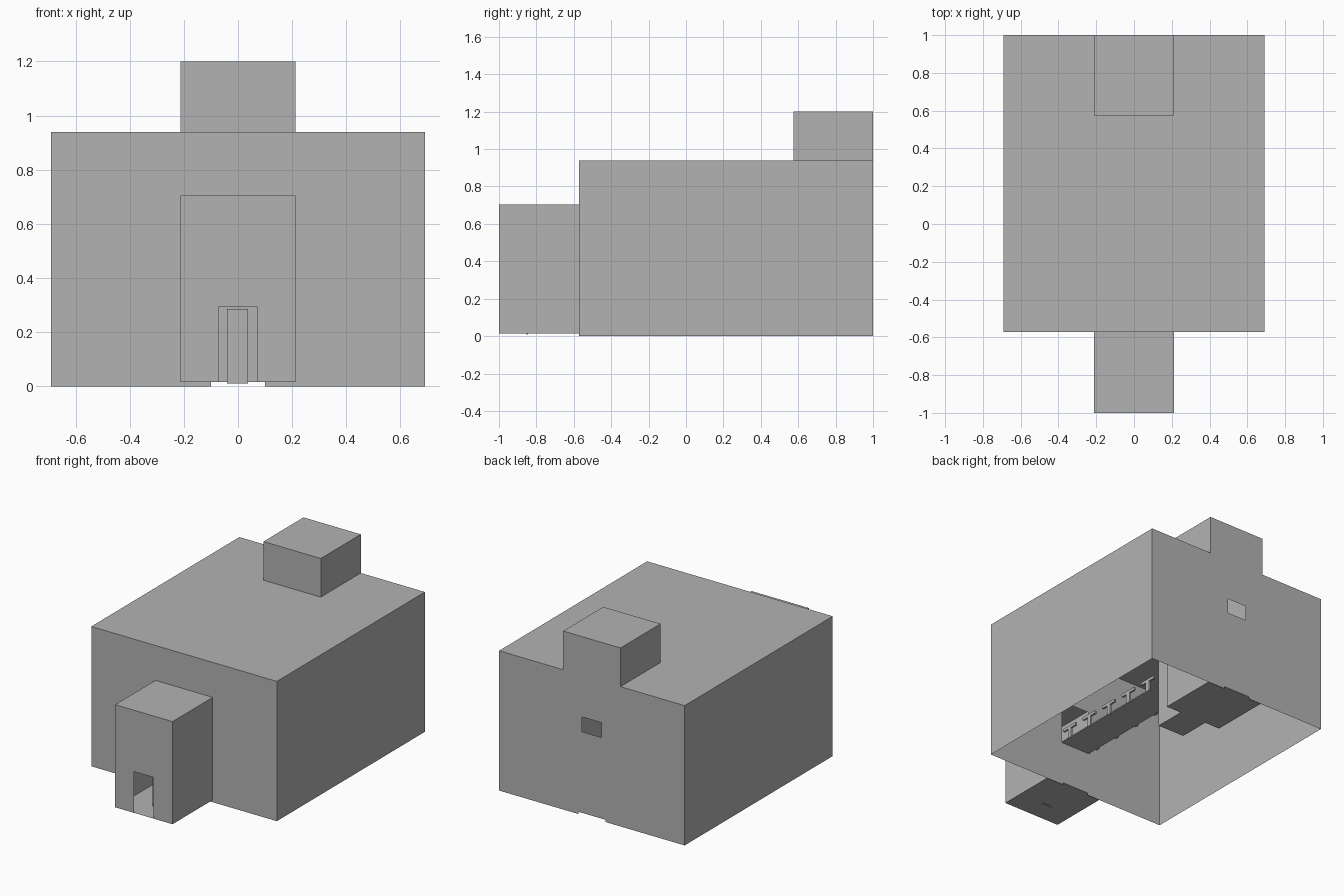
import bpy, bmesh
from mathutils import Vector

if "Cube" in bpy.data.objects:
    bpy.data.objects.remove(bpy.data.objects["Cube"])

stone = bpy.data.materials.new("plain grey")
stone.diffuse_color = (0.45, 0.45, 0.45, 1)
stone.use_nodes = True
stone.node_tree.nodes["Principled BSDF"].inputs["Base Color"].default_value = stone.diffuse_color


def finish(name, bm):
    bmesh.ops.remove_doubles(bm, verts=bm.verts, dist=0.0005)
    bmesh.ops.recalc_face_normals(bm, faces=bm.faces)
    mesh = bpy.data.meshes.new(name)
    bm.to_mesh(mesh)
    bm.free()
    mesh.materials.append(stone)
    ob = bpy.data.objects.new(name, mesh)
    bpy.context.collection.objects.link(ob)
    return ob


def panel(bm, axis, pos, u, v, holes=()):
    """Flat sheet across one axis, with rectangular holes (u0, u1, v0, v1)."""
    a, b = [i for i in range(3) if i != axis]
    us = sorted({*u, *[h[i] for h in holes for i in (0, 1)]})
    vs = sorted({*v, *[h[i] for h in holes for i in (2, 3)]})
    for u0, u1 in zip(us, us[1:]):
        for v0, v1 in zip(vs, vs[1:]):
            cu, cv = (u0 + u1) / 2, (v0 + v1) / 2
            if any(h[0] < cu < h[1] and h[2] < cv < h[3] for h in holes):
                continue
            corners = []
            for p, q in ((u0, v0), (u1, v0), (u1, v1), (u0, v1)):
                c = Vector((0, 0, 0))
                c[axis], c[a], c[b] = pos, p, q
                corners.append(bm.verts.new(c))
            bm.faces.new(corners)


def shell(name, x, y, z, front=(), back=(), top=(), floor=True):
    """Hollow thin-walled room with openings."""
    bm = bmesh.new()
    panel(bm, 1, y[0], x, z, front)
    panel(bm, 1, y[1], x, z, back)
    for side in x:
        panel(bm, 0, side, y, z)
    panel(bm, 2, z[1], x, y, top)
    if floor:
        panel(bm, 2, z[0], x, y)
    return finish(name, bm)


def box(bm, x, y, z):
    for axis, (pos, u, v) in enumerate(((x, y, z), (y, x, z), (z, x, y))):
        for p in pos:
            panel(bm, axis, p, u, v)


W, T, F = 0.69, 0.213, 0.015     # hall half width, tower half width, floor
FRONT, KEEP = -0.573, 0.575      # hall front wall, rear tower front wall
DECK = 0.31                      # bridge height

# main hall, open underneath, with openings where the towers join
shell("main_hall", (-W, W), (FRONT, 1), (0, 0.94),
      front=[(-0.1, 0.1, 0, F), (-0.11, 0.11, DECK, 0.6)],
      back=[(-0.1, 0.1, 0, F), (-T, T, F, 0.94)],
      top=[(-T, T, KEEP, 1)], floor=False)

# entrance tower with doorway; its rear is the hall wall
shell("entrance_tower", (-T, T), (-1, FRONT), (F, 0.705),
      front=[(-0.072, 0.072, F, 0.292)], back=[(-T, T, F, 0.705)])

# rear tower rising through the roof, with a small window
shell("rear_tower", (-T, T), (KEEP, 1), (F, 1.2),
      front=[(-0.1, 0.1, F, 0.6)], back=[(-0.072, 0.072, 0.56, 0.66)])

# porch between bridge and rear tower
shell("rear_porch", (-0.1, 0.1), (0.36, KEEP), (F, 0.6),
      front=[(-0.09, 0.09, DECK, 0.55)], back=[(-0.1, 0.1, F, 0.6)])

# upright slab just inside the door
bm = bmesh.new()
box(bm, (-0.04, 0.037), (-0.853, -0.845), (0.01, 0.285))
finish("door_slab", bm)

# bridge deck across the hall
bm = bmesh.new()
box(bm, (-0.11, 0.11), (FRONT, 0.36), (DECK - 0.008, DECK))
finish("bridge_deck", bm)

# railing posts with wide caps along both bridge edges
bm = bmesh.new()
for side in (-1, 1):
    x = sorted((side * 0.105, side * 0.118))
    for i in range(5):
        y = -0.49 + i * 0.19
        box(bm, x, (y - 0.015, y + 0.015), (DECK - 0.012, DECK + 0.07))
        box(bm, x, (y - 0.06, y + 0.06), (DECK + 0.055, DECK + 0.075))
finish("bridge_railings", bm)
